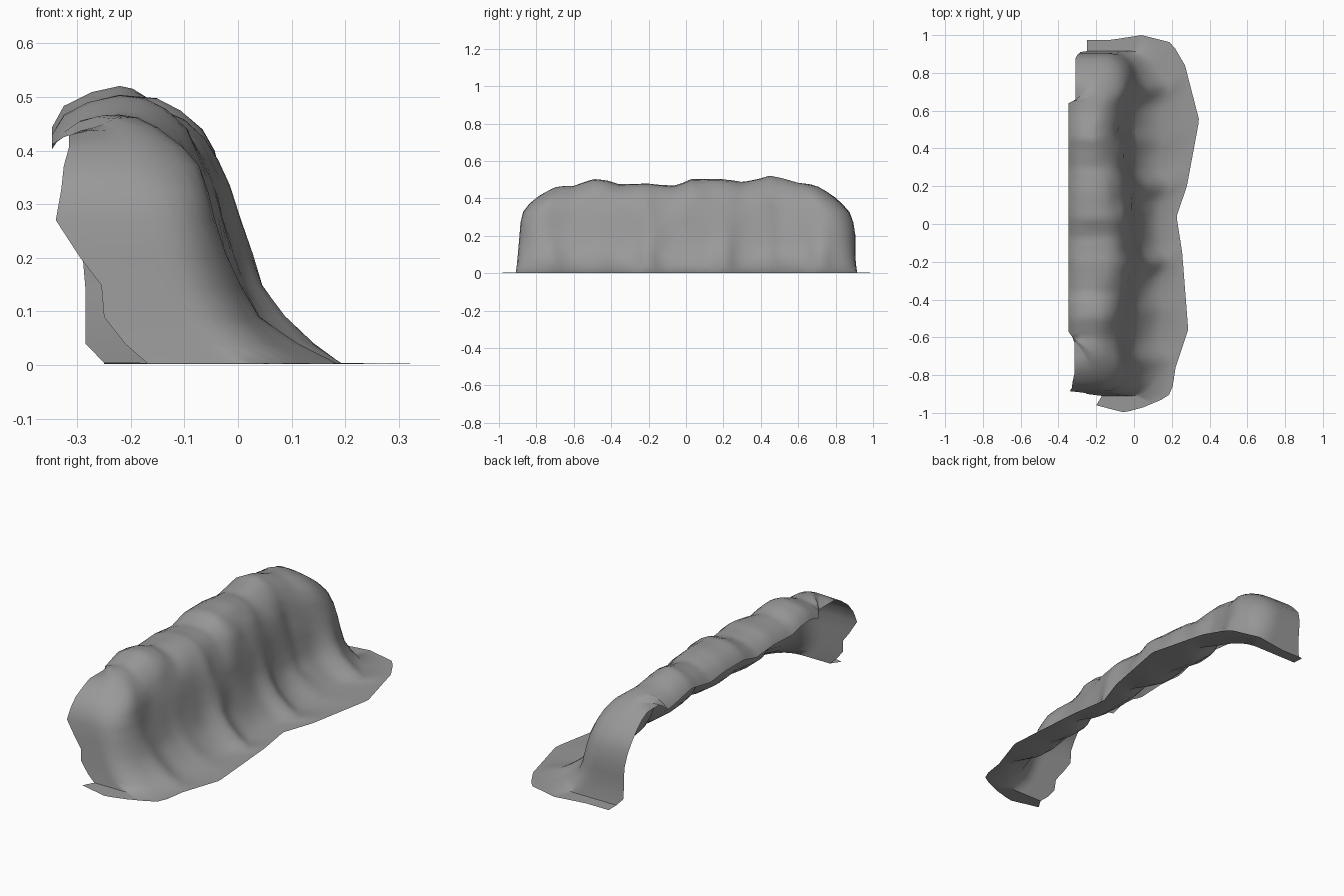
import bpy, bmesh, math
from mathutils import Vector, noise

if "Cube" in bpy.data.objects:
    bpy.data.objects.remove(bpy.data.objects["Cube"])


def lerp_table(table, t):
    """Piecewise-linear lookup in a list of (key, value)."""
    if t <= table[0][0]:
        return table[0][1]
    for (a, va), (b, vb) in zip(table, table[1:]):
        if t <= b:
            return va + (vb - va) * (t - a) / (b - a)
    return table[-1][1]


def resample(points, n):
    """n points evenly spaced along a 2D polyline, last end excluded."""
    points = [Vector(p) for p in points]
    keys = [0.0]
    for a, b in zip(points, points[1:]):
        keys.append(keys[-1] + max((b - a).length, 1e-6))
    table = list(zip(keys, points))
    return [lerp_table(table, keys[-1] * i / n) for i in range(n)]


COUNTS = (7, 6, 56, 6, 7)   # far end, corner, long face, corner, near end


def stitch(parts):
    row = []
    for part, n in zip(parts, COUNTS):
        row += resample(part, n)
    return row + [Vector(parts[-1][-1])]


def wall_ring(xf, y_near, y_far, back_near, back_far, radius):
    """U-shaped outline: far end wall, long face, near end wall."""
    def corner(y, sign, back):
        r = min(radius, max(xf - back, 0))
        return [(xf - r + r * math.sin(a), y - sign * r + sign * r * math.cos(a))
                for a in (math.pi / 2 * i / 6 for i in range(7))]
    far = corner(y_far, 1, back_far)
    near = corner(-y_near, -1, back_near)[::-1]
    return stitch([[(min(back_far, xf), y_far), far[0]], far, [far[-1], near[0]],
                   near, [near[-1], (min(back_near, xf), -y_near)]])


# Ragged ground skirt outline
skirt = stitch([
    [(-0.25, 0.975), (-0.12, 0.975), (0.04, 1.0)],
    [(0.04, 1.0), (0.2, 0.96), (0.27, 0.84)],
    [(0.27, 0.84), (0.345, 0.55), (0.28, 0.2), (0.225, 0.04), (0.255, -0.15),
     (0.287, -0.56), (0.22, -0.76)],
    [(0.22, -0.76), (0.2, -0.89), (0.17, -0.92), (0.05, -0.97)],
    [(0.05, -0.97), (-0.05, -0.998), (-0.2, -0.96)]])

# Cliff cross-section: z, face x, near y, far y, near back x, far back x, radius, bulge
levels = [
    (0.004, 0.15, 0.91, 0.915, -0.17, -0.25, 0.16, 1.0),
    (0.04, 0.09, 0.905, 0.91, -0.21, -0.285, 0.15, 1.0),
    (0.09, 0.035, 0.90, 0.905, -0.25, -0.285, 0.14, 0.7),
    (0.15, 0.005, 0.895, 0.905, -0.255, -0.285, 0.13, 0.4),
    (0.21, -0.013, 0.89, 0.905, -0.295, -0.29, 0.13, 0.25),
    (0.28, -0.03, 0.885, 0.895, -0.34, -0.30, 0.13, 0.2),
    (0.34, -0.046, 0.87, 0.875, -0.33, -0.31, 0.13, 0.15),
    (0.39, -0.064, 0.835, 0.835, -0.325, -0.31, 0.13, 0.1),
    (0.43, -0.09, 0.79, 0.795, -0.315, -0.31, 0.12, 0.1),
    (0.465, -0.13, 0.74, 0.75, -0.315, -0.31, 0.1, 0.0),
    (0.485, -0.17, 0.70, 0.71, -0.315, -0.31, 0.08, 0.0),
    (0.490, -0.22, 0.66, 0.68, -0.315, -0.31, 0.06, 0.0),
    (0.478, -0.275, 0.63, 0.66, -0.315, -0.31, 0.03, 0.0),
    (0.455, -0.325, 0.60, 0.65, -0.325, -0.325, 0.0, 0.0),
    (0.42, -0.347, 0.57, 0.64, -0.347, -0.347, 0.0, 0.0)]

# Crest height changes and face wander along the length
crest = [(-0.9, -0.03), (-0.7, -0.028), (-0.6, -0.024), (-0.5, 0.015), (-0.42, 0.006),
         (-0.36, -0.017), (-0.2, -0.008), (-0.07, -0.024), (0.03, 0.012), (0.18, 0.013),
         (0.3, -0.004), (0.45, 0.033), (0.6, -0.008), (0.75, -0.03)]
wander = [(-0.8, -0.01), (-0.6, -0.02), (-0.4, 0.0), (-0.2, 0.025), (0.0, 0.025),
          (0.2, 0.005), (0.5, -0.03), (0.75, 0.01)]
buttresses = [(-0.72, 0.045), (-0.45, 0.02), (-0.2, 0.055), (0.2, 0.055), (0.45, 0.02),
              (0.72, 0.055)]

bm = bmesh.new()
rows = [[bm.verts.new((p.x, p.y, 0.002)) for p in skirt]]
total = len(skirt)
for z, xf, yn, yf, bn, bf, rad, bulge in levels:
    row = []
    for i, p in enumerate(wall_ring(xf, yn, yf, bn, bf, rad)):
        on_face = min(1, max(0, min(i - 7, total - 8 - i) / 6))
        x, y = p
        push = sum(a * math.exp(-((y - c) / 0.06) ** 2) for c, a in buttresses) - 0.012
        keep = 1 if xf > -0.2 else 0
        x += on_face * (bulge * push + keep * min(1, z / 0.1) * lerp_table(wander, y))
        h = z + (z / 0.49) ** 2 * lerp_table(crest, y)
        if z > 0.4:   # end walls droop toward the open back
            droop = 0.465 - 0.035 * max(0, (-0.2 - x) / 0.11)
            h = min(h, droop + 0.1 * on_face)
        if z > 0.01 and x > -0.3:
            n = noise.noise_vector(Vector((x, y, h)) * 9)
            x += 0.014 * n.x * on_face
            h += 0.006 * n.z * min(1, z / 0.1)
            y += 0.008 * n.y * on_face
        row.append(bm.verts.new((x, y, max(h, 0.0))))
    rows.append(row)

# Skin neighbouring outlines together
for low, high in zip(rows, rows[1:]):
    for i in range(total - 1):
        bm.faces.new((low[i], high[i], high[i + 1], low[i + 1]))
bmesh.ops.remove_doubles(bm, verts=bm.verts, dist=0.0005)
bmesh.ops.recalc_face_normals(bm, faces=bm.faces)
if sum(f.normal.x * f.calc_area() for f in bm.faces) < 0:
    bmesh.ops.reverse_faces(bm, faces=bm.faces)

mesh = bpy.data.meshes.new("rock_cliff")
bm.to_mesh(mesh)
bm.free()
cliff = bpy.data.objects.new("rock_cliff", mesh)
bpy.context.collection.objects.link(cliff)

# Dark stone colour
stone = bpy.data.materials.new("dark_stone")
stone.diffuse_color = (0.32, 0.32, 0.32, 1)
stone.use_nodes = True
stone.node_tree.nodes["Principled BSDF"].inputs["Base Color"].default_value = stone.diffuse_color
mesh.materials.append(stone)

bpy.context.view_layer.objects.active = cliff
cliff.select_set(True)
bpy.ops.object.shade_smooth_by_angle(angle=math.radians(60))
